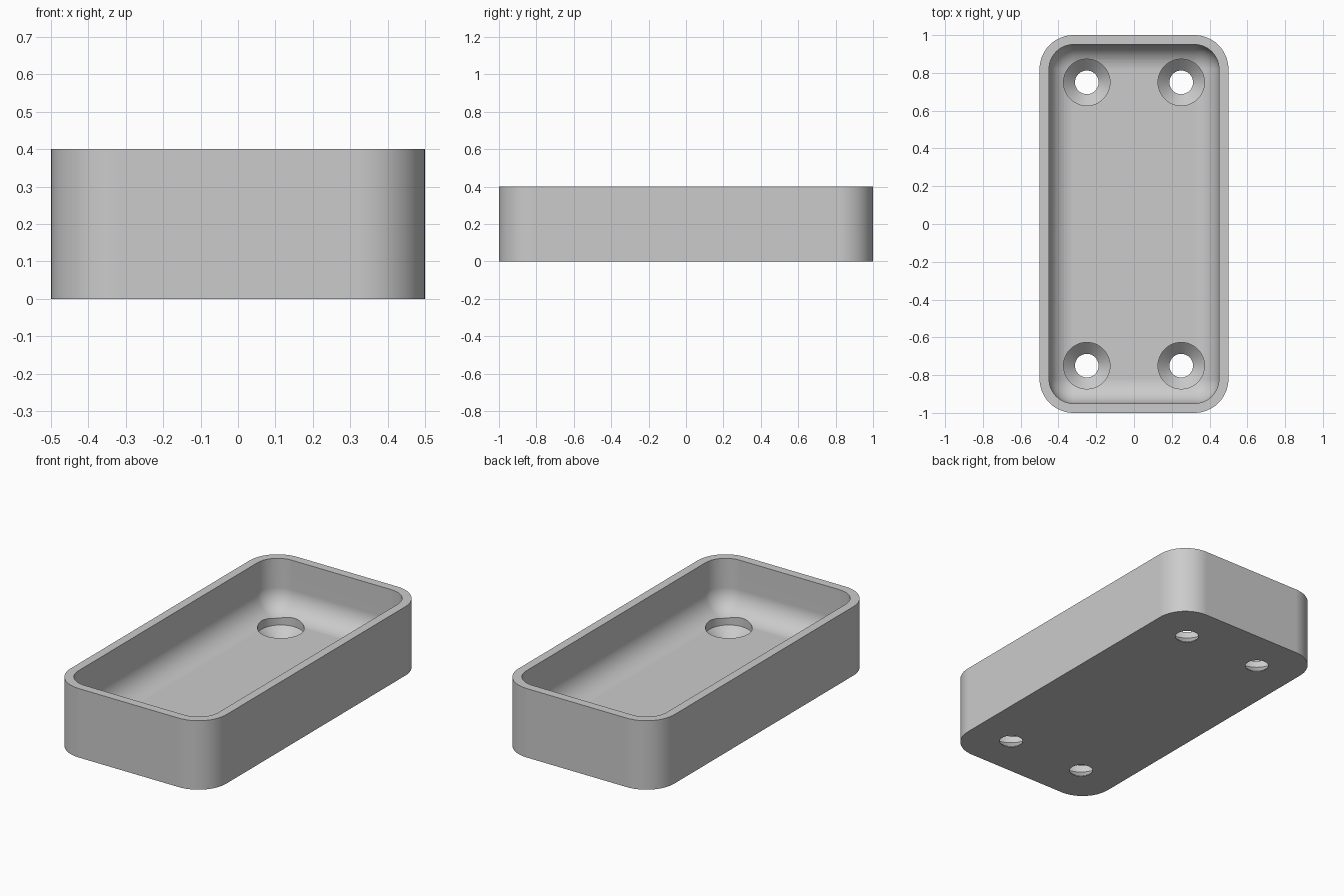
import bpy, bmesh
from math import sin, cos, pi

HALF_X, HALF_Y, HEIGHT = 0.5, 1.0, 0.4
WALL, FLOOR = 0.05, 0.10
CORNER, FILLET = 0.18, 0.13
CORNER_STEPS, FILLET_STEPS = 14, 12

if "Cube" in bpy.data.objects:
    bpy.data.objects.remove(bpy.data.objects["Cube"], do_unlink=True)

# Single grey material
grey = bpy.data.materials.new("plain grey")
grey.use_nodes = True
grey.diffuse_color = (0.6, 0.6, 0.6, 1)
grey.node_tree.nodes["Principled BSDF"].inputs["Base Color"].default_value = (0.6, 0.6, 0.6, 1)


def add_object(name, bm):
    bmesh.ops.remove_doubles(bm, verts=bm.verts, dist=1e-5)
    bmesh.ops.recalc_face_normals(bm, faces=bm.faces)
    mesh = bpy.data.meshes.new(name)
    bm.to_mesh(mesh)
    bm.free()
    mesh.materials.append(grey)
    obj = bpy.data.objects.new(name, mesh)
    bpy.context.collection.objects.link(obj)
    return obj


def loft(bm, rings):
    """Skin a list of point rings and cap both ends."""
    loops = [[bm.verts.new(p) for p in ring] for ring in rings]
    for a, b in zip(loops, loops[1:]):
        for i in range(len(a)):
            j = (i + 1) % len(a)
            bm.faces.new((a[i], a[j], b[j], b[i]))
    bm.faces.new(loops[0])
    bm.faces.new(loops[-1])


def rounded_ring(inset, z):
    """Rounded rectangle, moved inwards from the outer wall."""
    r = max(CORNER - inset, 0)
    cx, cy = HALF_X - inset - r, HALF_Y - inset - r
    points = []
    for q, (sx, sy) in enumerate(((1, 1), (-1, 1), (-1, -1), (1, -1))):
        for i in range(CORNER_STEPS + 1):
            t = (q + i / CORNER_STEPS) * pi / 2
            points.append((sx * cx + r * cos(t), sy * cy + r * sin(t), z))
    return points


# Tray: outer wall, rim, inner wall, then a rounded fillet down to the floor
rings = [rounded_ring(0, 0), rounded_ring(0, HEIGHT), rounded_ring(WALL, HEIGHT)]
for i in range(FILLET_STEPS + 1):
    t = i / FILLET_STEPS * pi / 2
    rings.append(rounded_ring(WALL + FILLET * (1 - cos(t)), FLOOR + FILLET * (1 - sin(t))))
bm = bmesh.new()
loft(bm, rings)
tray = add_object("tray", bm)

# Countersunk screw holes, one near each corner
bm = bmesh.new()
SMALL, LARGE, SIDES = 0.0625, 0.123, 48
profile = [(SMALL, -0.1), (SMALL, 0.003), (LARGE, 0.062), (LARGE, 0.25)]
for sx in (-1, 1):
    for sy in (-1, 1):
        loft(bm, [[(sx * 0.25 + r * cos(2 * pi * i / SIDES),
                    sy * 0.75 + r * sin(2 * pi * i / SIDES), z)
                   for i in range(SIDES)] for r, z in profile])
cutter = add_object("screw_hole_cutter", bm)
cutter.hide_render = True

bpy.ops.object.select_all(action="DESELECT")
bpy.context.view_layer.objects.active = tray
tray.select_set(True)
cut = tray.modifiers.new("screw holes", "BOOLEAN")
cut.operation = "DIFFERENCE"
cut.solver = "EXACT"
cut.object = cutter
bpy.ops.object.modifier_apply(modifier=cut.name)
bpy.data.objects.remove(cutter, do_unlink=True)

# Smooth curves, crisp rims, flat floor
bpy.ops.object.shade_smooth_by_angle(angle=pi / 6)
weighted = tray.modifiers.new("flat floor shading", "WEIGHTED_NORMAL")
weighted.keep_sharp = True
